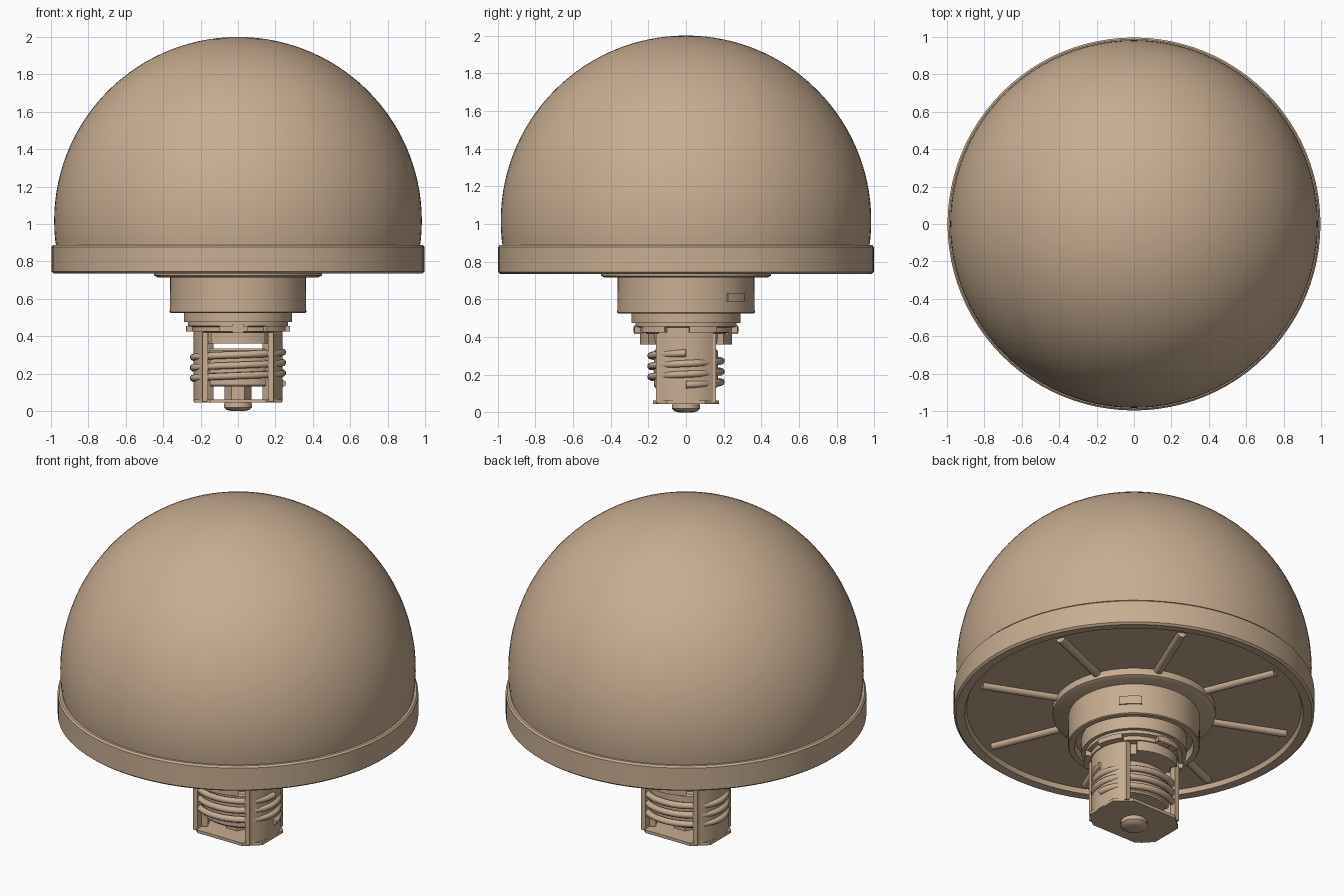
import bpy, bmesh
from math import sin, cos, pi, radians, sqrt
from mathutils import Matrix, Vector

cube = bpy.data.objects.get("Cube")
if cube:
    bpy.data.objects.remove(cube, do_unlink=True)

tan = bpy.data.materials.new("warm_tan")
colour = (0.58, 0.42, 0.285, 1)
tan.diffuse_color = colour
tan.use_nodes = True
tan.node_tree.nodes["Principled BSDF"].inputs["Base Color"].default_value = colour


def finish(name, bm, angle=35):
    bmesh.ops.recalc_face_normals(bm, faces=bm.faces)
    mesh = bpy.data.meshes.new(name)
    bm.to_mesh(mesh)
    bm.free()
    mesh.materials.append(tan)
    ob = bpy.data.objects.new(name, mesh)
    bpy.context.collection.objects.link(ob)
    bpy.ops.object.select_all(action='DESELECT')
    ob.select_set(True)
    bpy.context.view_layer.objects.active = ob
    bpy.ops.object.shade_smooth_by_angle(angle=radians(angle))
    return ob


def lathe(name, profile, segs=64, sx=1, sy=1):
    """Revolve (radius, z) points; both ends of the profile sit on the axis."""
    bm = bmesh.new()
    rings = []
    for r, z in profile:
        if r == 0:
            rings.append([bm.verts.new((0, 0, z))] * segs)
        else:
            rings.append([bm.verts.new((r * sx * cos(2 * pi * i / segs),
                                        r * sy * sin(2 * pi * i / segs), z)) for i in range(segs)])
    for a, b in zip(rings, rings[1:]):
        for i in range(segs):
            j = (i + 1) % segs
            corners = list(dict.fromkeys((a[i], a[j], b[j], b[i])))
            bm.faces.new(corners)
    return finish(name, bm)


def sector(name, r0, r1, z0, z1, middle, half, steps=10):
    """A curved block between two radii and two heights."""
    bm = bmesh.new()
    angles = [radians(middle - half + 2 * half * i / steps) for i in range(steps + 1)]
    outline = [(r1 * cos(a), r1 * sin(a)) for a in angles]
    outline += [(r0 * cos(a), r0 * sin(a)) for a in reversed(angles)]
    face = bm.faces.new([bm.verts.new((x, y, z0)) for x, y in outline])
    top = bmesh.ops.extrude_face_region(bm, geom=[face])
    bmesh.ops.translate(bm, vec=(0, 0, z1 - z0),
                        verts=[v for v in top["geom"] if isinstance(v, bmesh.types.BMVert)])
    return finish(name, bm)


def box(name, centre, size):
    bm = bmesh.new()
    bmesh.ops.create_cube(bm, size=1, matrix=Matrix.Translation(centre) @ Matrix.Diagonal((*size, 1)))
    return finish(name, bm)


# Dome: a sphere that continues a little below its equator
R, mid = 0.983, 1.017
low = 0.84
dome = [(0, low), (sqrt(R * R - (low - mid) ** 2), low)]
dome += [(R * cos(a), mid + R * sin(a)) for a in (radians(-6 + 3 * i) for i in range(32))]
dome.append((0, mid + R))
lathe("dome", dome, 96)

# Rim with a shallow recess beneath
lathe("rim", [(0, 0.765), (0.925, 0.765), (0.935, 0.738), (0.985, 0.735), (0.997, 0.745),
              (0.997, 0.878), (0.988, 0.888), (0.95, 0.888), (0, 0.888)], 96)

# Rounded ribs across the underside
for k in range(8):
    bm = bmesh.new()
    turn = Matrix.Rotation(radians(22.5 + 45 * k), 4, 'Z')
    bmesh.ops.create_cone(bm, cap_ends=True, segments=16, radius1=0.026, radius2=0.026, depth=0.43,
                          matrix=turn @ Matrix.Translation((0.665, 0, 0.765))
                          @ Matrix.Rotation(pi / 2, 4, 'Y'))
    finish("underside_rib", bm)

# Flange, hollow collar and stepped neck
lathe("flange", [(0, 0.78), (0.45, 0.78), (0.45, 0.725), (0.43, 0.715), (0, 0.715)])
lathe("collar", [(0, 0.73), (0.362, 0.73), (0.365, 0.53), (0.36, 0.525), (0.33, 0.525),
                 (0.325, 0.57), (0, 0.57)])
sector("collar_plate", 0.35, 0.371, 0.585, 0.635, 47, 10)
lathe("neck", [(0, 0.6), (0.29, 0.6), (0.29, 0.475), (0.268, 0.475), (0.268, 0.455),
               (0.245, 0.45), (0.245, 0.425), (0.21, 0.42), (0.2, 0.362), (0, 0.362)])
for middle in (20, 95, 170, 265, 320):
    sector("neck_tab", 0.2, 0.278, 0.425, 0.455, middle, 16)

# Lugs at front and back, clips at both sides
for middle in (90, 270):
    sector("neck_lug", 0.17, 0.245, 0.36, 0.42, middle, 36)
    box("lug_key", (0, 0.25 * sin(radians(middle)), 0.44), (0.06, 0.05, 0.045))
for middle in (0, 180):
    sector("side_clip", 0.165, 0.238, 0.05, 0.425, middle, 38)

# Threaded core: an oval barrel with a rounded helix
lathe("core", [(0, 0.335), (0.95, 0.335), (1, 0.325), (1, 0.14), (0.95, 0.13), (0, 0.13)],
      48, 0.21, 0.17)
curve = bpy.data.curves.new("thread", 'CURVE')
curve.dimensions = '3D'
curve.bevel_depth = 0.019
curve.bevel_resolution = 2
curve.use_fill_caps = True
spline = curve.splines.new('POLY')
turns, steps = 3, 40
spline.points.add(turns * steps)
for i, p in enumerate(spline.points):
    a = 2 * pi * i / steps
    p.co = (0.239 * cos(a), 0.187 * sin(a), 0.147 + 0.168 * i / (turns * steps), 1)
curve.materials.append(tan)
bpy.context.collection.objects.link(bpy.data.objects.new("thread", curve))

# Vertical guide bars beside the thread
for x in (-0.175, 0.175):
    for y in (-0.135, 0.135):
        box("guide_bar", (x, y, 0.235), (0.03, 0.05, 0.37))

# Faceted bottom plate, centre post and rounded contact
bm = bmesh.new()
shape = [(0.235, -0.1), (0.235, 0.1), (0.15, 0.175), (-0.15, 0.175),
         (-0.235, 0.1), (-0.235, -0.1), (-0.15, -0.175), (0.15, -0.175)]
face = bm.faces.new([bm.verts.new((x, y, 0.045)) for x, y in shape])
top = bmesh.ops.extrude_face_region(bm, geom=[face])
bmesh.ops.translate(bm, vec=(0, 0, 0.018),
                    verts=[v for v in top["geom"] if isinstance(v, bmesh.types.BMVert)])
finish("bottom_plate", bm)
lathe("centre_post", [(0, 0.14), (0.072, 0.14), (0.072, 0.05), (0, 0.05)], 6)
lathe("bottom_contact", [(0, 0.05), (0.072, 0.05), (0.075, 0.02), (0.06, 0.006), (0.035, 0), (0, 0)], 32)
